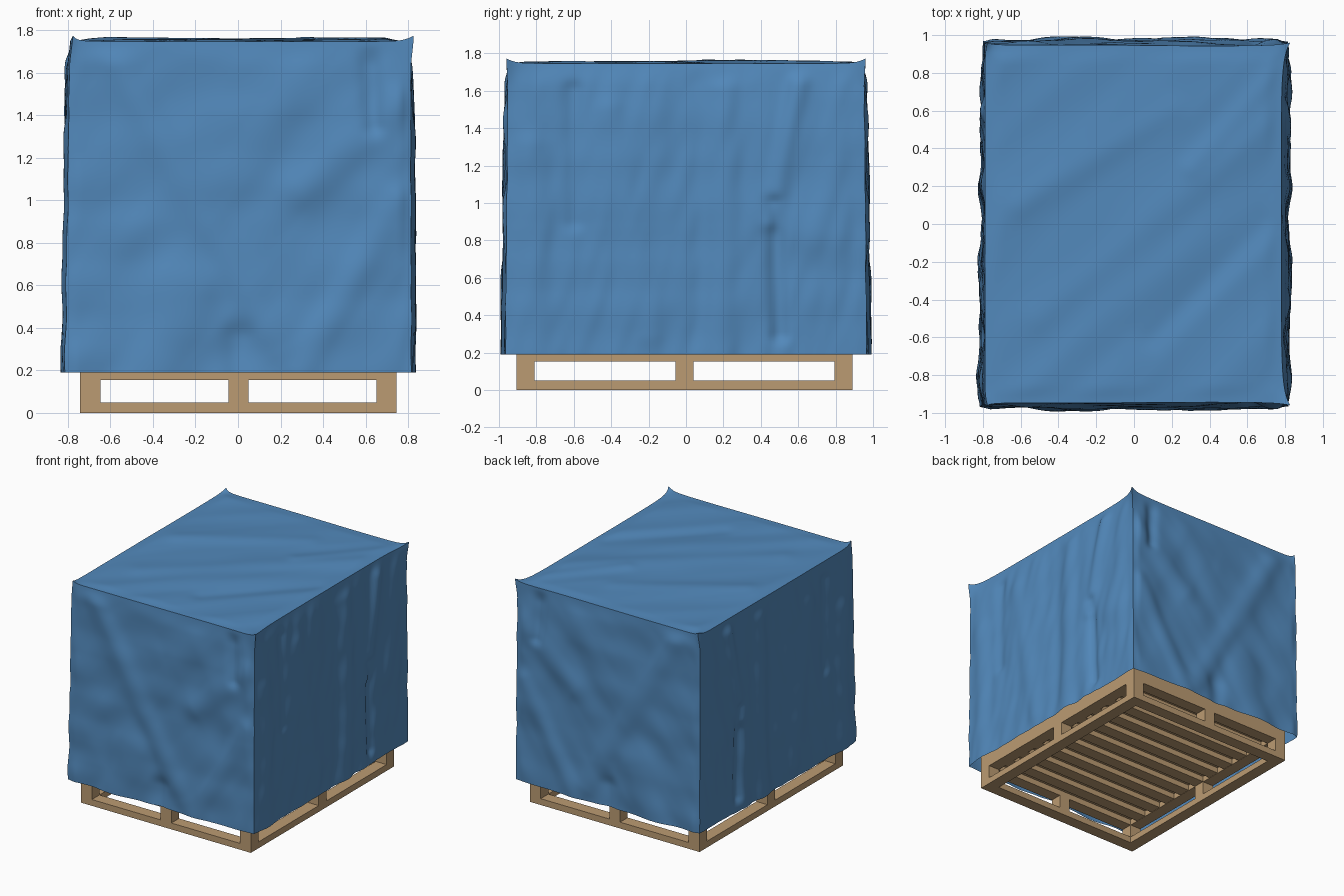
import bpy, bmesh, math
from mathutils import Vector, noise

if "Cube" in bpy.data.objects:
    bpy.data.objects.remove(bpy.data.objects["Cube"])

def material(name, rgb):
    m = bpy.data.materials.new(name)
    m.diffuse_color = (*rgb, 1)
    m.use_nodes = True
    m.node_tree.nodes["Principled BSDF"].inputs["Base Color"].default_value = m.diffuse_color
    return m

WOOD = material("wood", (0.50, 0.33, 0.17))
BLUE = material("blue_cloth", (0.085, 0.25, 0.50))

def finish(name, bm, mat, angle):
    me = bpy.data.meshes.new(name)
    bm.to_mesh(me)
    bm.free()
    ob = bpy.data.objects.new(name, me)
    bpy.context.collection.objects.link(ob)
    me.materials.append(mat)
    bpy.ops.object.select_all(action='DESELECT')
    ob.select_set(True)
    bpy.context.view_layer.objects.active = ob
    bpy.ops.object.shade_smooth_by_angle(angle=math.radians(angle))
    return ob

def board(name, x0, x1, y0, y1, z0, z1):
    bm = bmesh.new()
    bmesh.ops.create_cube(bm, size=1)
    for v in bm.verts:
        v.co = Vector(((x0 + x1) / 2 + v.co.x * (x1 - x0),
                       (y0 + y1) / 2 + v.co.y * (y1 - y0),
                       (z0 + z1) / 2 + v.co.z * (z1 - z0)))
    finish(name, bm, WOOD, 30)

# Pallet: bottom and top rails, spacer blocks, slats, and the load on top
X0, X1, Y0, Y1, W = -0.742, 0.746, -0.905, 0.890, 0.095
for label, z0, z1 in (("bottom", 0.0, 0.05), ("top", 0.154, 0.2)):
    board(label + "_rail_front", X0, X1, Y0, Y0 + W, z0, z1)
    board(label + "_rail_back", X0, X1, Y1 - W, Y1, z0, z1)
    board(label + "_rail_left", X0, X0 + W, Y0 + W, Y1 - W, z0, z1)
    board(label + "_rail_right", X1 - W, X1, Y0 + W, Y1 - W, z0, z1)
for i in range(3):
    for j in range(3):
        if i == j == 1:
            continue
        x = X0 + i * (X1 - X0 - W) / 2
        y = Y0 + j * (Y1 - Y0 - W) / 2
        board("block", x, x + W, y, y + W, 0.05, 0.154)
for k in range(1, 10):
    y = Y0 + k * (Y1 - Y0 - W) / 10
    board("slat", X0 + W, X1 - W, y, y + W, 0.156, 0.2)
board("load", X0, X1, Y0, Y1, 0.2, 1.70)

# Cloth folds: start u,v, end u,v, width, height (v = z on the walls, y on top)
END_FOLDS = [(-0.6, 1.7, 0.2, 0.3, 0.08, 0.020), (0.75, 1.45, 0.3, 1.05, 0.09, 0.020),
             (0.62, 1.7, 0.64, 1.35, 0.05, -0.026), (0.0, 1.4, 0.3, 1.5, 0.12, 0.014),
             (-0.45, 0.1, -0.25, 0.6, 0.13, 0.030), (0.75, 1.0, 0.3, 0.2, 0.07, 0.020),
             (0.0, 0.2, 0.0, 0.35, 0.07, -0.022)]
SIDE_FOLDS = [(-0.82, 1.3, -0.8, 0.2, 0.08, 0.022), (-0.4, 1.5, -0.2, 0.3, 0.07, 0.016),
              (0.2, 1.6, 0.2, 0.2, 0.07, 0.020), (0.6, 1.65, 0.45, 0.9, 0.05, 0.026),
              (0.47, 1.0, 0.5, 0.3, 0.045, -0.032), (0.65, 0.85, 0.7, 0.85, 0.12, 0.018),
              (-0.6, 1.6, -0.6, 0.9, 0.05, -0.020)]
TOP_FOLDS = [(-0.6, 0.1, 0.2, 0.6, 0.08, 0.008), (-0.5, -0.5, 0.7, 0.5, 0.09, 0.007),
             (0.1, -0.6, 0.7, 0.0, 0.07, -0.009), (0.3, 0.3, 0.75, 0.8, 0.06, 0.009)]

def folds(u, v, table):
    p, total = Vector((u, v)), 0
    for a, b, c, d, w, h in table:
        s, e = Vector((a, b)), Vector((c, d)) - Vector((a, b))
        t = min(1, max(0, (p - s).dot(e) / max(e.length_squared, 1e-6)))
        total += h * math.exp(-((p - s - e * t).length / w) ** 2)
    return total

def streaks(u, v, angle, across, along, seed):
    c, s = math.cos(angle), math.sin(angle)
    return noise.noise(Vector(((u * s - v * c) * across, (u * c + v * s) * along, seed)))

def ramp(d, w):
    t = min(1, max(0, d / w))
    return t * t * (3 - 2 * t)

def drape(a, b, c, axis):
    """Box coordinates a, b in -1..1 and c in 0..1 to a point on the cloth."""
    ear = (abs(a) * abs(b)) ** 26 * ramp(c - 0.92, 0.08)
    seam = 0.005 * noise.noise(Vector((a, b, c * 9)))
    xl = -0.805 + 0.015 * c + 0.009 * b * (1 - c)
    xr = 0.815 - 0.003 * c - 0.032 * c ** 8 * (1 - b ** 8)
    p = Vector((xl + (xr - xl) * (a + 1) / 2 + 0.014 * ear + seam * a,
                b * (0.966 - 0.014 * c - 0.006 * c ** 8 * (1 - a ** 8) + 0.008 * ear) + seam * b,
                0.19 + 1.557 * c + 0.026 * ear))
    if axis == 'y':
        u, v, edge, table, n = p.x, p.z, (1 - abs(a)) * 0.8, END_FOLDS, Vector((0, b, 0))
        d = 0.013 * streaks(u, v, -1.05, 4, 1.5, 2) + 0.010 * streaks(u, v, 0.9, 6, 2.5, 5)
    elif axis == 'x':
        u, v, edge, table, n = p.y, p.z, (1 - abs(b)) * 0.95, SIDE_FOLDS, Vector((a, 0, 0))
        d = 0.015 * streaks(u, v, 1.57, 7, 1.1, 7.4) + 0.007 * streaks(u, v, 1.3, 13, 3, 3.4)
    else:
        edge = min((1 - abs(a)) * 0.8, (1 - abs(b)) * 0.95)
        d = 0.010 * streaks(p.x, p.y, 0.8, 5, 1.3, 4.3) + folds(p.x, p.y, TOP_FOLDS)
        return p + Vector((0, 0, (d + 0.006) * ramp(edge, 0.1)))
    d += folds(u, v, table) + 0.001 + 0.006 * (1 - c)
    d = 0.034 * math.tanh(d / 0.034)
    return p + n * d * ramp(edge, 0.06) * ramp((1 - c) * 1.56, 0.12)

# Cloth cover: four walls and a top, open underneath
N = 90
bm = bmesh.new()

def panel(axis, sign):
    rows = []
    for j in range(N + 1):
        row = []
        for i in range(N + 1):
            s, t = 2 * i / N - 1, j / N
            if axis == 'y':
                q = (-s * sign, sign, t)
            elif axis == 'x':
                q = (sign, s * sign, t)
            else:
                q = (s, 2 * t - 1, 1)
            row.append(bm.verts.new(drape(*q, axis)))
        rows.append(row)
    for j in range(N):
        for i in range(N):
            bm.faces.new((rows[j][i], rows[j][i + 1], rows[j + 1][i + 1], rows[j + 1][i]))

for sign in (-1, 1):
    panel('x', sign)
    panel('y', sign)
panel('z', 1)
bmesh.ops.remove_doubles(bm, verts=bm.verts, dist=0.0005)
finish("cloth_cover", bm, BLUE, 45)
